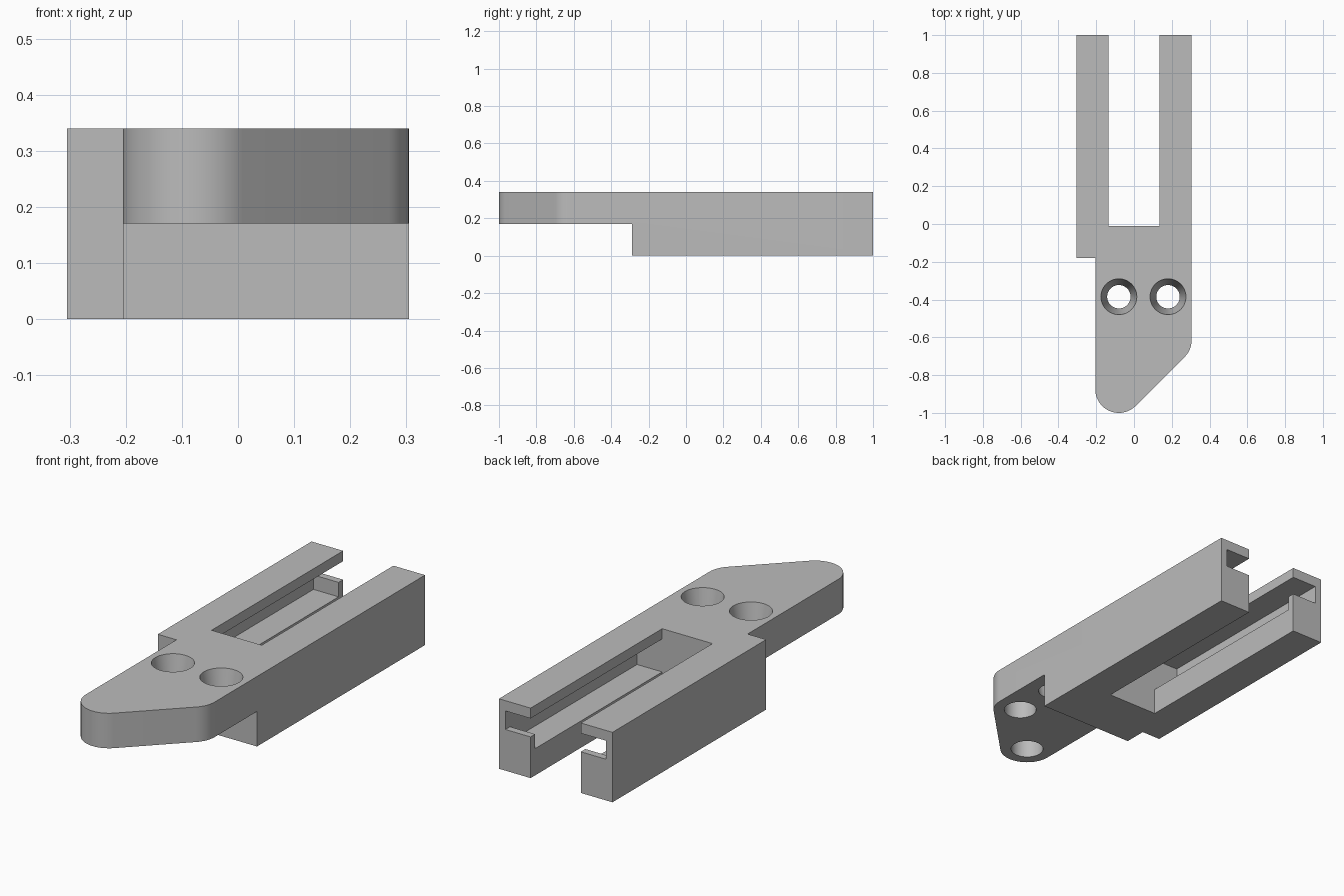
import bpy
import bmesh
from math import sin, cos, radians

cube = bpy.data.objects.get("Cube")
if cube:
    bpy.data.objects.remove(cube, do_unlink=True)

grey = bpy.data.materials.new("plain_grey")
grey.use_nodes = True
colour = (0.5, 0.5, 0.5, 1)
grey.diffuse_color = colour
grey.node_tree.nodes["Principled BSDF"].inputs["Base Color"].default_value = colour


def make_object(name, bm):
    bmesh.ops.recalc_face_normals(bm, faces=bm.faces)
    mesh = bpy.data.meshes.new(name)
    bm.to_mesh(mesh)
    bm.free()
    mesh.materials.append(grey)
    obj = bpy.data.objects.new(name, mesh)
    bpy.context.collection.objects.link(obj)
    return obj


def prism(name, outline, z0, z1):
    bm = bmesh.new()
    face = bm.faces.new([bm.verts.new((x, y, z0)) for x, y in outline])
    up = bmesh.ops.extrude_face_region(bm, geom=[face])["geom"]
    verts = [v for v in up if isinstance(v, bmesh.types.BMVert)]
    bmesh.ops.translate(bm, verts=verts, vec=(0, 0, z1 - z0))
    return make_object(name, bm)


def box(name, x0, x1, y0, y1, z0, z1):
    return prism(name, [(x0, y0), (x1, y0), (x1, y1), (x0, y1)], z0, z1)


def round_cutter(name, x, y, z0, z1, r0, r1):
    bm = bmesh.new()
    bmesh.ops.create_cone(bm, cap_ends=True, segments=48, radius1=r0,
                          radius2=r1, depth=z1 - z0)
    bmesh.ops.translate(bm, verts=bm.verts, vec=(x, y, (z0 + z1) / 2))
    return make_object(name, bm)


def arc(cx, cy, r, a0, a1, steps):
    angles = [radians(a0 + (a1 - a0) * i / steps) for i in range(steps + 1)]
    return [(cx + r * cos(a), cy + r * sin(a)) for a in angles]


W, H, MID = 0.305, 0.34, 0.17      # half width, height, underside of nose
SLOT, GROOVE, FRONT = 0.135, 0.27, -0.01
R = 0.125
tip, corner = (-0.08, -0.875), (0.18, -0.615)

# Body outline with side notch, rounded tip and slanted nose
outline = [(W, 1), (-W, 1), (-W, -0.18), (tip[0] - R, -0.18)]
outline += arc(*tip, R, 180, 315, 24) + arc(*corner, R, -45, 0, 10)
body = prism("slide_bracket", outline, 0, H)

# Cutters: nose underside, open slot, side grooves with a raised end lip
cutters = [
    box("nose_cutter", -1, 1, -2, -0.29, -1, MID),
    box("slot_cutter", -SLOT, SLOT, FRONT, 2, -1, 1),
    box("groove_cutter", -GROOVE, GROOVE, FRONT, 0.965, 0.13, 0.29),
    box("lip_cutter", -GROOVE, GROOVE, 0.9, 2, 0.2, 0.29),
]

# Tapered through holes, and blind holes under the nose
slope = (0.095 - 0.062) / (H - MID)
over = 0.02
for x in (tip[0], corner[0]):
    cutters.append(round_cutter("screw_hole_cutter", x, -0.385, MID - over, H + over,
                                0.062 - slope * over, 0.095 + slope * over))
for x, y in (tip, corner):
    cutters.append(round_cutter("blind_hole_cutter", x, y, MID - 0.05, MID + 0.11,
                                0.075, 0.075))

bpy.ops.object.select_all(action="DESELECT")
bpy.context.view_layer.objects.active = body
body.select_set(True)
for cutter in cutters:
    cutter.hide_render = True
    mod = body.modifiers.new("cut", "BOOLEAN")
    mod.operation = "DIFFERENCE"
    mod.solver = "EXACT"
    mod.object = cutter
    bpy.ops.object.modifier_apply(modifier=mod.name)
    bpy.data.objects.remove(cutter, do_unlink=True)

bpy.ops.object.shade_smooth_by_angle(angle=radians(30))
